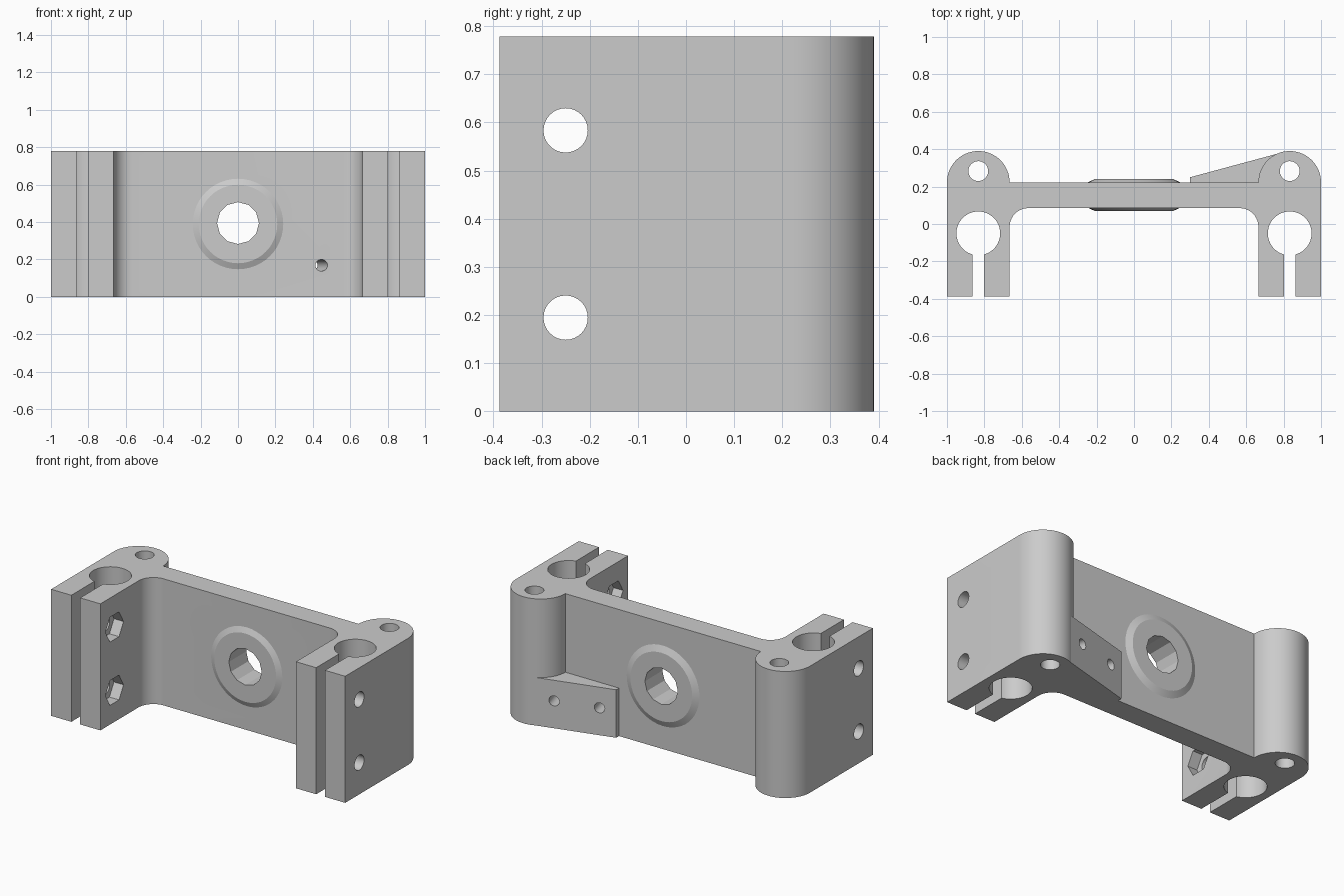
import bpy, bmesh
from math import radians, sin, cos, asin, atan2, degrees, pi
from mathutils import Matrix, Vector

if "Cube" in bpy.data.objects:
    bpy.data.objects.remove(bpy.data.objects["Cube"])

H = 0.778           # bracket height
IN, OUT = 0.665, 1.0  # inner and outer faces of each arm
MID = (IN + OUT) / 2
FRONT, PLATE_F, PLATE_B = -0.387, 0.085, 0.225

grey = bpy.data.materials.new("light grey")
grey.use_nodes = True
grey.diffuse_color = (0.6, 0.6, 0.6, 1)
grey.node_tree.nodes["Principled BSDF"].inputs["Base Color"].default_value = (0.6, 0.6, 0.6, 1)


def make_object(name, bm):
    bmesh.ops.recalc_face_normals(bm, faces=bm.faces)
    mesh = bpy.data.meshes.new(name)
    bm.to_mesh(mesh)
    bm.free()
    mesh.materials.append(grey)
    obj = bpy.data.objects.new(name, mesh)
    bpy.context.collection.objects.link(obj)
    return obj


def arc(cx, cy, r, a0, a1, n):
    angles = [radians(a0 + (a1 - a0) * i / n) for i in range(n + 1)]
    return [(cx + r * cos(a), cy + r * sin(a)) for a in angles]


def prism(name, points, height):
    bm = bmesh.new()
    face = bm.faces.new([bm.verts.new((x, y, 0)) for x, y in points])
    top = bmesh.ops.extrude_face_region(bm, geom=[face])
    verts = [v for v in top["geom"] if isinstance(v, bmesh.types.BMVert)]
    bmesh.ops.translate(bm, verts=verts, vec=(0, 0, height))
    return make_object(name, bm)


def rod(name, centre, axis, r1, length, sides=32, r2=None, turn=0):
    """Cylinder, cone or hexagon centred on a point and pointing along an axis."""
    bm = bmesh.new()
    spin = Vector(axis).to_track_quat("Z", "Y").to_matrix().to_4x4()
    matrix = Matrix.Translation(centre) @ spin @ Matrix.Rotation(turn, 4, "Z")
    bmesh.ops.create_cone(bm, cap_ends=True, segments=sides, radius1=r1,
                          radius2=r1 if r2 is None else r2, depth=length, matrix=matrix)
    return make_object(name, bm)


def combine(body, tool, operation):
    mod = body.modifiers.new("combine", "BOOLEAN")
    mod.operation = operation
    mod.solver = "EXACT"
    mod.object = tool
    bpy.context.view_layer.update()
    depsgraph = bpy.context.evaluated_depsgraph_get()
    mesh = bpy.data.meshes.new_from_object(body.evaluated_get(depsgraph))
    body.modifiers.clear()
    body.data = mesh
    bpy.data.objects.remove(tool)


# Main body: arm profile with rod socket and clamping slot, mirrored
slot, socket = 0.03, 0.117
gap = degrees(asin(slot / socket))
half = arc(IN - 0.1, PLATE_F - 0.1, 0.1, 90, 0, 10)
half += [(IN, FRONT), (MID - slot, FRONT)]
half += arc(MID, -0.05, socket, 270 - gap, -90 + gap, 48)
half += [(MID + slot, FRONT), (OUT, FRONT)]
half += arc(MID, 0.2225, OUT - MID, 0, 180, 32)
body = prism("clamp_bracket", half + [(-x, y) for x, y in reversed(half)], H)

# Sloped sensor wedge on the back
wedge = prism("sensor_wedge", [(0.3, 0.2), (0.3, 0.25), (0.76, 0.374), (0.8, 0.2)], 0.295)
combine(body, wedge, "UNION")

# Shallow tapered bosses on both faces of the plate
for name, y, way in (("front_boss", PLATE_F, -1), ("back_boss", PLATE_B, 1)):
    boss = rod(name, (0, y - way * 0.0025, H / 2), (0, way, 0), 0.285, 0.035, 48, 0.21)
    combine(body, boss, "UNION")

# Centre hole through the plate
combine(body, rod("centre_hole", (0, 0.15, H / 2 + 0.005), (0, 1, 0), 0.112, 0.6, 12), "DIFFERENCE")

for side in (-1, 1):
    # Vertical pin hole in each rear lug
    combine(body, rod("pin_hole", (side * MID, 0.283, H / 2), (0, 0, 1), 0.053, 2), "DIFFERENCE")
    for z in (H * 0.25, H * 0.75):
        # Clamp bolt holes with hexagonal nut pockets on the inner faces
        bolt = rod("bolt_hole", (side * MID, -0.25, z), (1, 0, 0), 0.046, 0.6)
        combine(body, bolt, "DIFFERENCE")
        nut = rod("nut_pocket", (side * IN, -0.25, z), (1, 0, 0), 0.088, 0.13, 6, turn=pi / 6)
        combine(body, nut, "DIFFERENCE")

# Screw holes square to the wedge face
tilt = atan2(0.124, 0.46)
normal = Vector((-sin(tilt), cos(tilt), 0))
for x, depth in ((0.395, 0.3), (0.655, 0.2)):
    mouth = Vector((x, 0.25 + (x - 0.3) * 0.27, 0.168))
    screw = rod("screw_hole", mouth - normal * (depth / 2 - 0.02), normal, 0.031, depth, 24)
    combine(body, screw, "DIFFERENCE")

# Smooth the round walls, keep the machined edges sharp
bpy.ops.object.select_all(action="DESELECT")
body.select_set(True)
bpy.context.view_layer.objects.active = body
bpy.ops.object.shade_smooth_by_angle(angle=radians(25))
